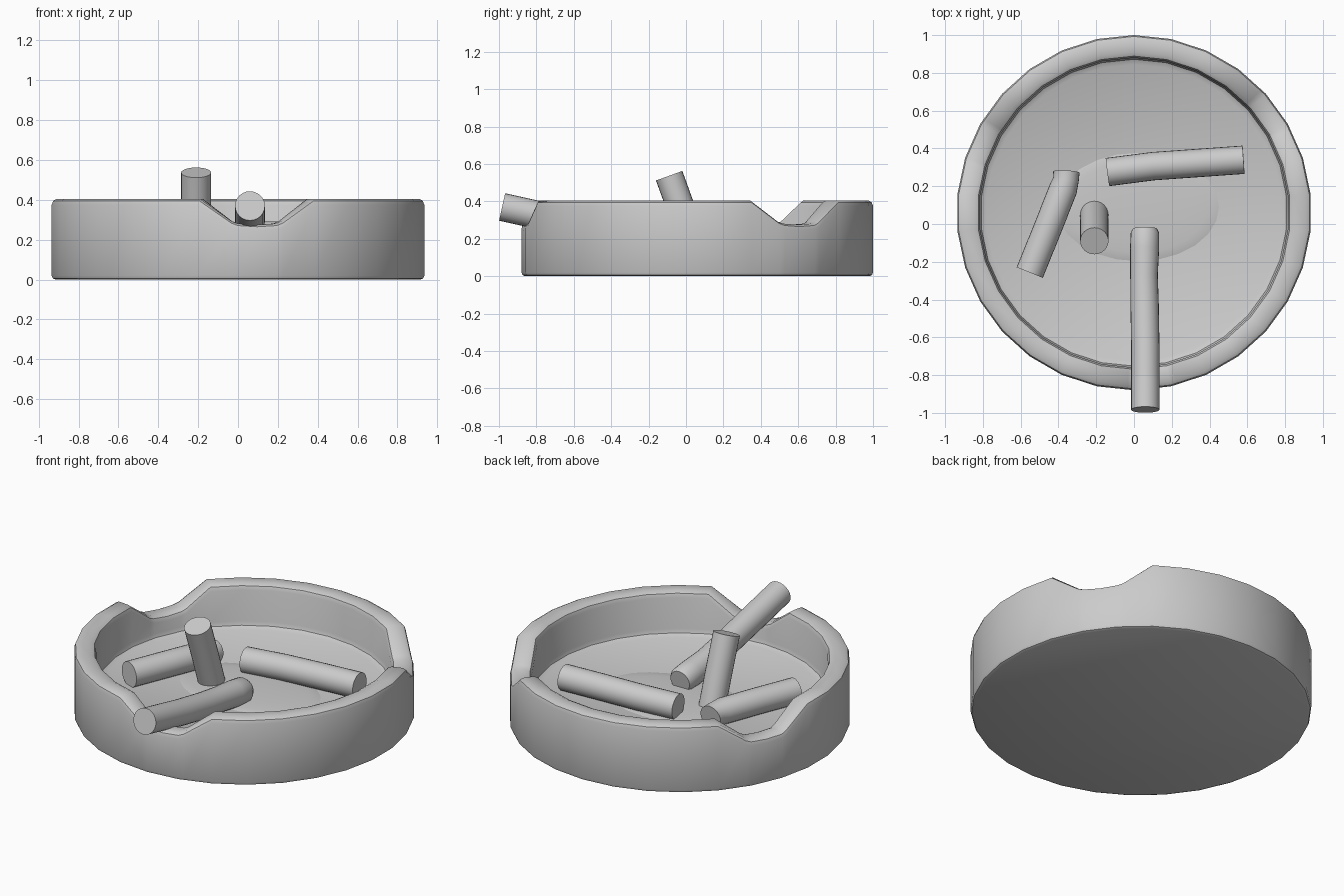
import bpy, bmesh, math
from mathutils import Vector

if "Cube" in bpy.data.objects:
    bpy.data.objects.remove(bpy.data.objects["Cube"])

CENTRE_Y = 0.06
RIM = 0.405


def finish(bm, name, angle=38):
    bmesh.ops.recalc_face_normals(bm, faces=bm.faces)
    mesh = bpy.data.meshes.new(name)
    bm.to_mesh(mesh)
    bm.free()
    ob = bpy.data.objects.new(name, mesh)
    bpy.context.collection.objects.link(ob)
    bpy.ops.object.select_all(action='DESELECT')
    ob.select_set(True)
    bpy.context.view_layer.objects.active = ob
    bpy.ops.object.shade_smooth_by_angle(angle=math.radians(angle))
    return ob


def skin(bm, rings):
    n = len(rings[0])
    for a, b in zip(rings, rings[1:]):
        for i in range(n):
            j = (i + 1) % n
            bm.faces.new((a[i], a[j], b[j], b[i]))
    bm.faces.new(rings[0])
    bm.faces.new(rings[-1])


# Bowl: 30-sided ring profile with three shallow rests dipped into the rim
def bowl():
    notch = {-8: 0.293, -6: 0.281, 0: 0.275, 6: 0.281, 8: 0.293}
    stations = {}
    for k in range(30):
        stations[-90 + 12 * k] = RIM
    for j in range(3):
        for off, z in notch.items():
            stations[-84 + 120 * j + off] = z
    # (radius, height, measured from rim?)
    profile = [(0.92, 0, 0), (0.934, 0.006, 0), (0.94, 0.02, 0),
               (0.94, -0.03, 1), (0.933, -0.01, 1), (0.915, 0, 1),
               (0.85, 0, 1), (0.829, -0.01, 1), (0.82, -0.032, 1),
               (0.82, 0.185, 0), (0.812, 0.162, 0), (0.785, 0.148, 0)]
    bm = bmesh.new()
    rings = []
    for r, z, from_rim in profile:
        ring = []
        for deg in sorted(stations):
            off = (deg + 90) % 12 - 6
            rr = r * math.cos(math.radians(6)) / math.cos(math.radians(off))
            a = math.radians(deg)
            ring.append(bm.verts.new((rr * math.cos(a), CENTRE_Y + rr * math.sin(a),
                                      z + (stations[deg] if from_rim else 0))))
        rings.append(ring)
    skin(bm, rings)
    return finish(bm, "bowl")


# Stub: round tube along a short path of (x, y, z, radius)
def stub(name, path, sides=24):
    bm = bmesh.new()
    pts = [Vector(p[:3]) for p in path]
    rings = []
    for i, p in enumerate(pts):
        d = pts[min(i + 1, len(pts) - 1)] - pts[max(i - 1, 0)]
        d.normalize()
        ref = Vector((1, 0, 0)) if abs(d.z) > 0.8 else Vector((0, 0, 1))
        u = d.cross(ref).normalized()
        v = d.cross(u)
        r = path[i][3]
        rings.append([bm.verts.new(p + r * (u * math.cos(t) + v * math.sin(t)))
                      for t in (2 * math.pi * k / sides for k in range(sides))])
    skin(bm, rings)
    return finish(bm, name)


bowl()

R = 0.075
stub("resting_stub", [(0.06, -0.983, 0.37, R), (0.06, -0.65, 0.296, R),
                      (0.056, -0.42, 0.25, R), (0.053, -0.27, 0.228, 0.073),
                      (0.056, -0.13, 0.21, 0.077), (0.058, -0.045, 0.2, 0.075),
                      (0.058, -0.025, 0.197, 0.064)])
stub("upright_stub", [(-0.21, 0.05, 0.14, R), (-0.21, -0.015, 0.33, R),
                      (-0.21, -0.09, 0.537, R)])
stub("back_stub", [(0.58, 0.34, 0.222, R), (0.34, 0.323, 0.22, R),
                   (0.1, 0.306, 0.216, R), (-0.14, 0.275, 0.21, R)])
stub("left_stub", [(-0.552, -0.257, 0.215, R), (-0.46, -0.03, 0.215, R),
                   (-0.375, 0.185, 0.213, R), (-0.36, 0.235, 0.21, 0.068),
                   (-0.358, 0.275, 0.205, 0.07)])

# Thin patch of ash on the floor
bm = bmesh.new()
bmesh.ops.create_uvsphere(bm, u_segments=24, v_segments=10, radius=1)
bmesh.ops.scale(bm, vec=(0.45, 0.3, 0.018), verts=bm.verts)
bmesh.ops.translate(bm, vec=(0.02, 0.09, 0.143), verts=bm.verts)
finish(bm, "ash", 60)
